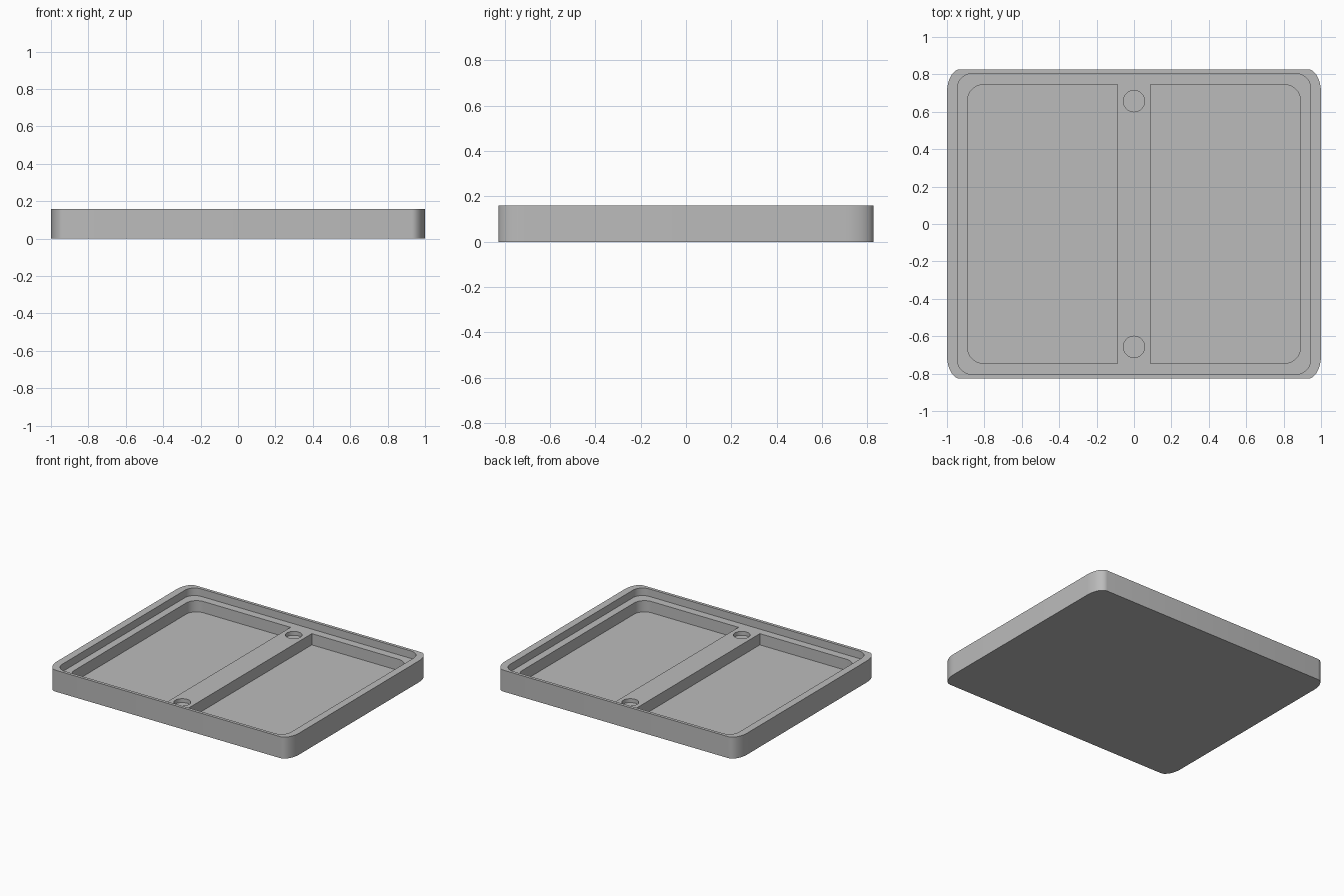
import bpy, bmesh
from math import cos, sin, pi

cube = bpy.data.objects.get("Cube")
if cube:
    bpy.data.objects.remove(cube, do_unlink=True)

TOP, LEDGE, FLOOR, HOLE = 0.16, 0.104, 0.02, 0.075

grey = bpy.data.materials.new("plain grey")
grey.use_nodes = True
colour = (0.5, 0.5, 0.5, 1)
grey.diffuse_color = colour
grey.node_tree.nodes["Principled BSDF"].inputs["Base Color"].default_value = colour


def rounded(x0, x1, y0, y1, rx, ry, sides=(1, -1), steps=10):
    """Rectangle outline, corners rounded only on the given x sides."""
    pts = []
    for k, (sx, sy) in enumerate([(1, 1), (-1, 1), (-1, -1), (1, -1)]):
        x, y = (x1 if sx > 0 else x0), (y1 if sy > 0 else y0)
        if sx not in sides:
            pts.append((x, y))
            continue
        for i in range(steps + 1):
            a = (k + i / steps) * pi / 2
            pts.append((x - sx * rx + rx * cos(a), y - sy * ry + ry * sin(a)))
    return pts


def prism(name, outline, z0, z1):
    bm = bmesh.new()
    base = bm.faces.new([bm.verts.new((x, y, z0)) for x, y in outline])
    ext = bmesh.ops.extrude_face_region(bm, geom=[base])
    verts = [v for v in ext["geom"] if isinstance(v, bmesh.types.BMVert)]
    bmesh.ops.translate(bm, verts=verts, vec=(0, 0, z1 - z0))
    bmesh.ops.recalc_face_normals(bm, faces=bm.faces)
    mesh = bpy.data.meshes.new(name)
    bm.to_mesh(mesh)
    bm.free()
    mesh.materials.append(grey)
    obj = bpy.data.objects.new(name, mesh)
    bpy.context.collection.objects.link(obj)
    return obj


# Solid tray block
tray = prism("tray", rounded(-1, 1, -0.827, 0.827, 0.07, 0.125), 0, TOP)

# Recesses: lid step, two pockets either side of the divider, two round holes
cutters = [prism("lid_recess", rounded(-0.945, 0.945, -0.804, 0.804, 0.08, 0.08),
                 LEDGE, TOP + 0.1)]
for side, label in ((1, "left"), (-1, "right")):
    x0, x1 = sorted((side * 0.088, side * 0.89))
    cutters.append(prism(label + "_pocket",
                         rounded(x0, x1, -0.745, 0.745, 0.085, 0.085, (side,)),
                         FLOOR, TOP + 0.1))
for y, label in ((-0.657, "front"), (0.657, "back")):
    circle = [(0.057 * cos(i * pi / 20), y + 0.057 * sin(i * pi / 20)) for i in range(40)]
    cutters.append(prism(label + "_hole", circle, HOLE, TOP + 0.1))

# Cut the recesses and bake the result
for cutter in cutters:
    cutter.hide_render = True
    mod = tray.modifiers.new(cutter.name, "BOOLEAN")
    mod.operation, mod.solver, mod.object = "DIFFERENCE", "EXACT", cutter
bpy.context.view_layer.update()
graph = bpy.context.evaluated_depsgraph_get()
tray_mesh = bpy.data.meshes.new_from_object(tray.evaluated_get(graph))
tray.modifiers.clear()
tray.data = tray_mesh
for cutter in cutters:
    bpy.data.objects.remove(cutter, do_unlink=True)

# Smooth round corners, crisp rims
bpy.ops.object.select_all(action="DESELECT")
tray.select_set(True)
bpy.context.view_layer.objects.active = tray
bpy.ops.object.shade_smooth_by_angle(angle=pi / 6)
